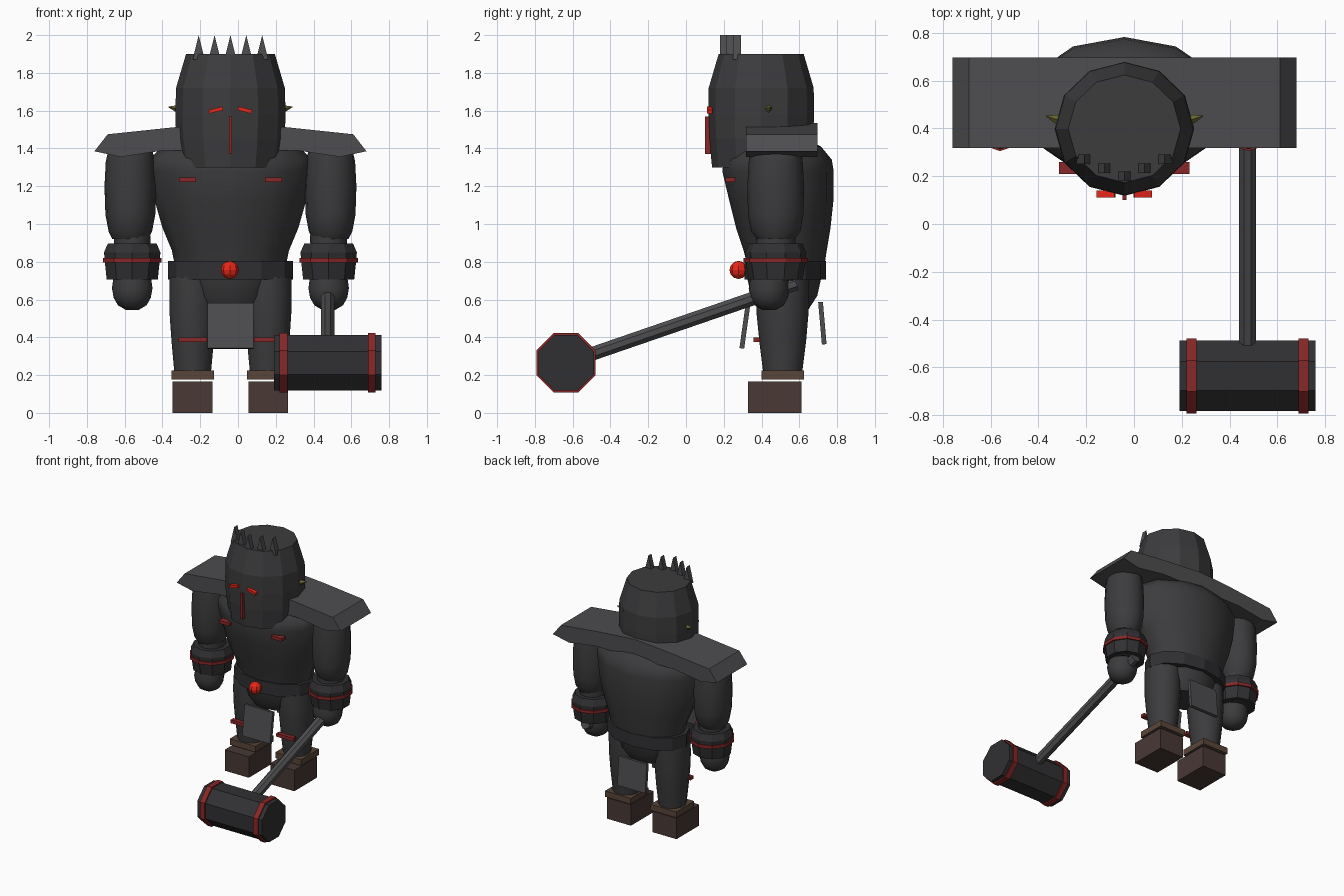
import bpy, math
from mathutils import Vector

if "Cube" in bpy.data.objects:
    bpy.data.objects.remove(bpy.data.objects["Cube"])

CX = -0.04  # body mid-plane

def mat(name, r, g, b):
    m = bpy.data.materials.new(name)
    m.diffuse_color = (r, g, b, 1)
    m.use_nodes = True
    m.node_tree.nodes["Principled BSDF"].inputs["Base Color"].default_value = m.diffuse_color
    return m

IRON = mat("dark_iron", 0.045, 0.045, 0.048)
STEEL = mat("steel", 0.075, 0.075, 0.08)
BLACK = mat("black_iron", 0.03, 0.03, 0.033)
RED = mat("bright_red", 0.8, 0.02, 0.01)
DRED = mat("dark_red", 0.25, 0.02, 0.02)
BROWN = mat("boot_leather", 0.065, 0.04, 0.036)
TAN = mat("cuff_leather", 0.1, 0.06, 0.04)
HORN = mat("horn", 0.15, 0.14, 0.03)

def mesh(name, verts, faces, m, smooth=0):
    me = bpy.data.meshes.new(name)
    me.from_pydata([tuple(v) for v in verts], [], faces)
    me.update()
    ob = bpy.data.objects.new(name, me)
    bpy.context.collection.objects.link(ob)
    me.materials.append(m)
    if smooth:
        bpy.ops.object.select_all(action='DESELECT')
        ob.select_set(True)
        bpy.context.view_layer.objects.active = ob
        bpy.ops.object.shade_smooth_by_angle(angle=math.radians(smooth))
    return ob

def rings(name, x, rows, n, m, smooth=0):
    """Stacked elliptical rings; row = (z, centre y, x radius, y radius)."""
    v = [(x + rx * math.sin(2 * math.pi * i / n), cy - ry * math.cos(2 * math.pi * i / n), z)
         for z, cy, rx, ry in rows for i in range(n)]
    f = [(k * n + i, k * n + (i + 1) % n, (k + 1) * n + (i + 1) % n, (k + 1) * n + i)
         for k in range(len(rows) - 1) for i in range(n)]
    f += [tuple(range(n))[::-1], tuple(range((len(rows) - 1) * n, len(rows) * n))]
    return mesh(name, v, f, m, smooth)

def prism(name, pts, y0, y1, m):
    """Front-view outline (x, z), counter-clockwise, extruded along y."""
    n = len(pts)
    v = [(x, y0, z) for x, z in pts] + [(x, y1, z) for x, z in pts]
    f = [tuple(range(n)), tuple(range(n, 2 * n))[::-1]]
    f += [(i, i + n, (i + 1) % n + n, (i + 1) % n) for i in range(n)]
    return mesh(name, v, f, m)

def box(name, c, s, m, rot=(0, 0, 0)):
    hx, hz = s[0] / 2, s[2] / 2
    ob = prism(name, [(-hx, -hz), (hx, -hz), (hx, hz), (-hx, hz)], -s[1] / 2, s[1] / 2, m)
    ob.location, ob.rotation_euler = c, rot
    return ob

def rod(name, a, b, r0, r1, n, m, turn=0.0):
    a, b = Vector(a), Vector(b)
    d = b - a
    ob = rings(name, 0, [(0, 0, r0, r0), (d.length, 0, r1, r1)], n, m)
    for v in ob.data.vertices:  # turn the section about its own axis
        x, y = v.co.x, v.co.y
        v.co.x = x * math.cos(turn) - y * math.sin(turn)
        v.co.y = x * math.sin(turn) + y * math.cos(turn)
    ob.location, ob.rotation_euler = a, d.to_track_quat('Z', 'Y').to_euler()
    return ob

# Torso, belt, hips
rings("torso", CX, [(0.76, .53, .29, .20), (.86, .525, .31, .22), (.98, .515, .36, .25),
                    (1.12, .505, .40, .275), (1.28, .487, .43, .295), (1.34, .487, .432, .285),
                    (1.41, .49, .36, .225), (1.46, .49, .22, .13)], 12, IRON, 40)
rings("belt", CX, [(.705, .525, .33, .215), (.805, .525, .33, .215)], 12, BLACK)
rings("hips", CX, [(.55, .52, .17, .13), (.62, .52, .225, .175), (.71, .52, .25, .195)], 12, IRON, 40)
bpy.ops.mesh.primitive_uv_sphere_add(segments=8, ring_count=6, radius=.048, location=(CX - .003, .278, .757))
bpy.context.object.name = "buckle"
bpy.context.object.data.materials.append(RED)
box("front_cloth", (CX, .312, .46), (.245, .025, .24), STEEL, (math.radians(-8), 0, 0))
box("back_cloth", (CX, .722, .475), (.245, .025, .225), STEEL, (math.radians(5), 0, 0))

# Shoulder plate
half = [(.35, 1.39), (.58, 1.355), (.72, 1.385), (.65, 1.475), (.30, 1.512)]
prism("shoulder_plate", [(CX + x, z) for x, z in half] + [(CX, 1.535)] +
      [(CX - x, z) for x, z in half[::-1]], .317, .697, STEEL)

# Head
rings("head", CX, [(1.30, .398, .265, .26), (1.45, .398, .287, .275), (1.58, .398, .292, .28),
                   (1.72, .398, .288, .278), (1.90, .398, .235, .225)], 12, IRON)
for i in range(-2, 3):
    x, y = CX + i * .084, .20 + (0, .033, .07)[abs(i)]
    prism("crown_spike", [(x - .032, 1.87), (x + .032, 1.87), (x, 2.0)], y - .02, y + .02, STEEL)
box("nose_slit", (CX, .115, 1.47), (.017, .03, .20), DRED)

# Paired parts
for s in (-1, 1):
    def X(d):
        return CX + s * d
    box("eye", (X(.077), .125, 1.603), (.076, .03, .02), RED, (0, s * math.radians(14), 0))
    rod("side_horn", (X(.26), .43, 1.605), (X(.328), .452, 1.62), .028, .002, 4, HORN)
    box("chest_mark", (X(.228), .235, 1.234), (.09, .05, .024), DRED)
    ax = X(.53)
    rings("upper_arm", ax, [(.92, .475, .095, .10), (.96, .475, .115, .13), (1.05, .475, .132, .147),
                            (1.2, .475, .137, .15), (1.33, .475, .13, .143), (1.40, .475, .115, .135),
                            (1.43, .475, .08, .09)], 16, IRON, 45)
    wx = X(.52)
    rings("forearm", wx, [(.70, .475, .095, .10), (.94, .475, .098, .105)], 12, IRON, 40)
    rings("bracer", wx, [(.705, .475, .142, .142), (.795, .475, .152, .158), (.85, .475, .157, .162),
                         (.898, .475, .135, .14)], 10, BLACK)
    rings("bracer_band", wx, [(.797, .475, .163, .17), (.82, .475, .163, .17)], 10, DRED)
    rings("hand", wx, [(.545, .44, .035, .035), (.57, .44, .078, .078), (.61, .44, .101, .1),
                       (.66, .44, .11, .108), (.73, .445, .10, .1)], 14, IRON, 50)
    lx = X(.2)
    rings("leg", lx, [(.18, .512, .098, .10), (.22, .512, .10, .104), (.38, .512, .115, .124),
                      (.52, .511, .125, .137), (.62, .511, .127, .14), (.72, .513, .125, .14)], 14, IRON, 40)
    box("knee_band", (lx, .375, .387), (.15, .035, .026), DRED)
    box("boot_cuff", (lx, .513, .20), (.225, .225, .047), TAN)
    box("boot", (lx, .47, .083), (.211, .285, .166), BROWN)

# Hammer
HX, HY, HZ = .475, -.635, .265
rod("hammer_shaft", (HX, .585, .685), (HX, HY, HZ), .039, .039, 8, STEEL, math.pi / 8)
t = math.pi / 8
rod("hammer_head", (.19, HY, HZ), (.76, HY, HZ), .159, .159, 8, BLACK, t)
for bx in (.24, .708):
    rod("hammer_band", (bx - .021, HY, HZ), (bx + .021, HY, HZ), .17, .17, 8, DRED, t)
